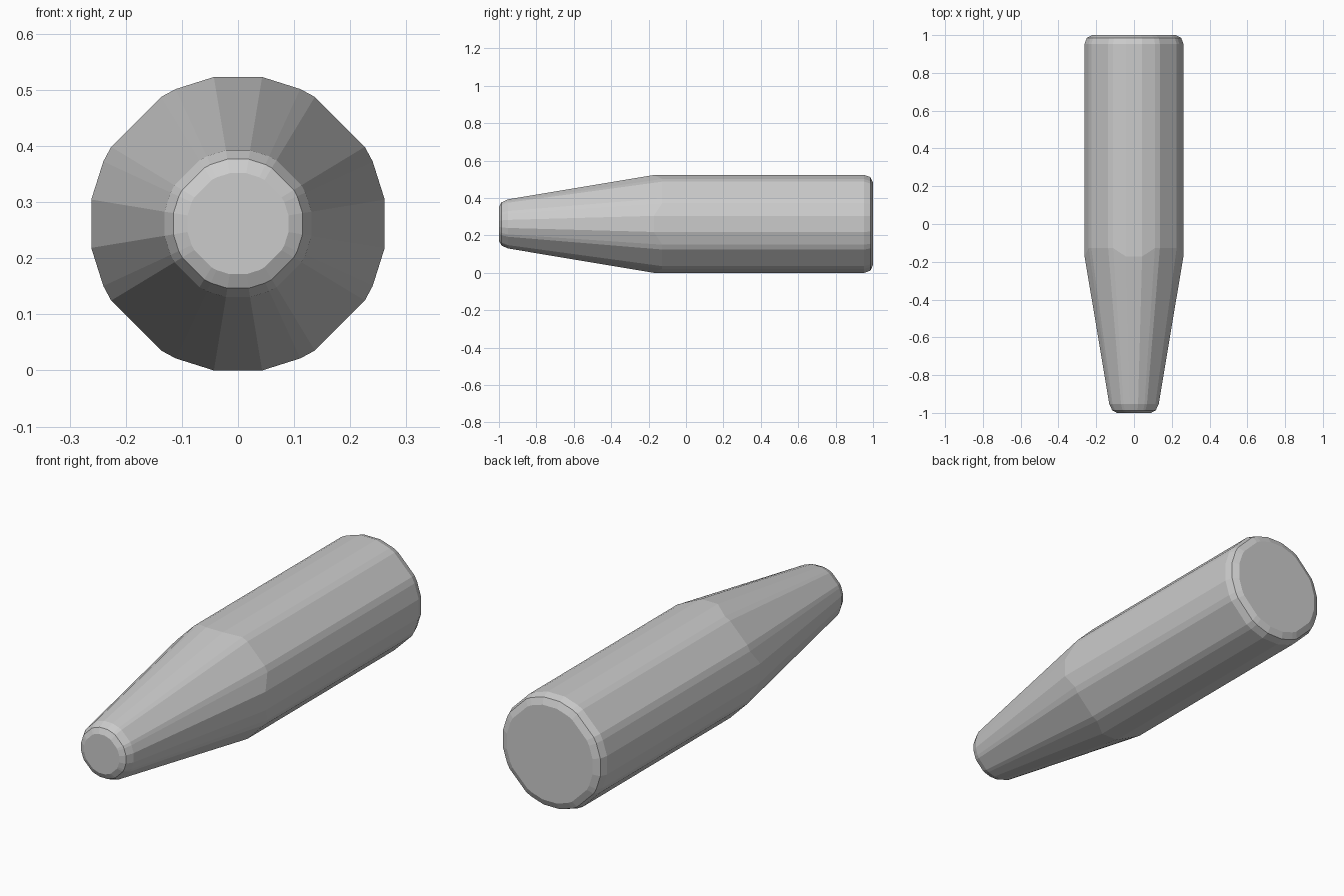
import bpy, bmesh

if "Cube" in bpy.data.objects:
    bpy.data.objects.remove(bpy.data.objects["Cube"])

# Cross-section: one quadrant, repeated by quarter turns to a 24-gon
R = 0.2615
quad = [(0.2615, 0.043), (0.240, 0.111), (0.226, 0.137),
        (0.137, 0.226), (0.111, 0.240), (0.043, 0.2615)]
section = []
for turn in range(4):
    section += quad
    quad = [(-z, x) for x, z in quad]

# Lengthwise profile: (y, radius, scallop of the shoulder line)
profile = [(-1.0, 0.090, 0), (-0.987, 0.115, 0), (-0.953, 0.131, 0),
           (-0.172, R, 0.045),
           (0.953, R, 0), (0.986, 0.250, 0), (1.0, 0.220, 0)]

bm = bmesh.new()
rings = []
for y, r, scallop in profile:
    ring = []
    for i, (x, z) in enumerate(section):
        dy = scallop if i % 6 in (1, 2, 3, 4) else 0
        ring.append(bm.verts.new((x * r / R, y + dy, R + z * r / R)))
    rings.append(ring)

# Side walls between neighbouring rings
n = len(section)
for a, b in zip(rings, rings[1:]):
    for i in range(n):
        j = (i + 1) % n
        bm.faces.new((a[i], a[j], b[j], b[i]))

# Flat ends
bm.faces.new(rings[0])
bm.faces.new(rings[-1])
bmesh.ops.recalc_face_normals(bm, faces=bm.faces)

mesh = bpy.data.meshes.new("tapered_handle")
bm.to_mesh(mesh)
bm.free()
bpy.context.collection.objects.link(bpy.data.objects.new("tapered_handle", mesh))
